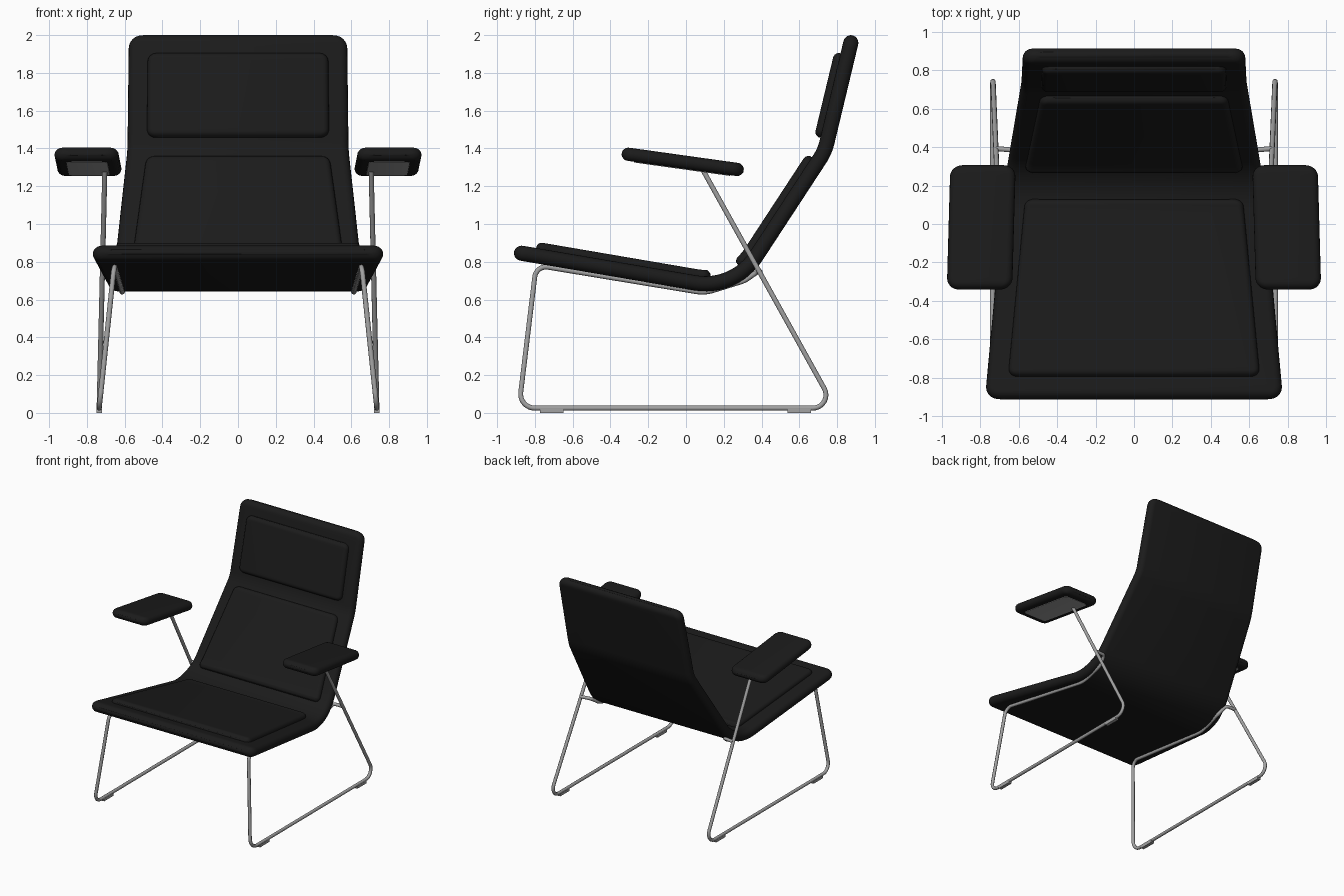
import bpy, bmesh, math
from mathutils import Vector

old = bpy.data.objects.get("Cube")
if old:
    bpy.data.objects.remove(old, do_unlink=True)


def material(name, rgb):
    m = bpy.data.materials.new(name)
    m.use_nodes = True
    m.diffuse_color = (*rgb, 1)
    m.node_tree.nodes["Principled BSDF"].inputs["Base Color"].default_value = (*rgb, 1)
    return m


BLACK = material("black upholstery", (0.011, 0.011, 0.011))
STEEL = material("brushed steel", (0.36, 0.36, 0.36))


def fillet(points, radii, steps=8):
    """Polyline whose inner corners are rounded with the given radii."""
    pts = [Vector(p) for p in points]
    out = [pts[0]]
    for a, c, b, r in zip(pts, pts[1:], pts[2:], radii):
        u, v = (a - c).normalized(), (b - c).normalized()
        half = u.angle(v) / 2
        center = c + (u + v).normalized() * r / math.sin(half)
        p = (c + u * r / math.tan(half) - center).normalized()
        q = (c + v * r / math.tan(half) - center).normalized()
        for i in range(steps + 1):
            out.append(center + p.slerp(q, i / steps).normalized() * r)
    return out + [pts[-1]]


def interp(table, x):
    for (x0, v0), (x1, v1) in zip(table, table[1:]):
        if x <= x1:
            break
    return v0 + (v1 - v0) * (x - x0) / (x1 - x0)


def finish(obj, mat):
    obj.data.materials.append(mat)
    bpy.ops.object.select_all(action='DESELECT')
    obj.select_set(True)
    bpy.context.view_layer.objects.active = obj
    if obj.type == 'CURVE':
        bpy.ops.object.convert(target='MESH')
    bpy.ops.object.shade_smooth_by_angle(angle=math.radians(40))


def pad(name, path, y0, y1, widths, thick, corner, lift=0, center=((-1, 0), (1, 0)), mat=BLACK):
    """Soft-edged slab swept along a path in the YZ plane, from y0 to y1."""
    t = thick / 2
    # Rows: dense at the rounded ends, plus every path point between
    lengths = [0]
    for a, b in zip(path, path[1:]):
        lengths.append(lengths[-1] + (b - a).length)
    ys = [(p.y, s) for p, s in zip(path, lengths)]
    s0, s1 = interp(ys, y0), interp(ys, y1)
    big = max(corner, t)
    ends = [big * (1 - math.cos(math.pi / 2 * i / 8)) for i in range(9)]
    rows = [s0 + d for d in ends] + [s1 - d for d in ends]
    rows += [s for s in lengths if s0 + big + 0.005 < s < s1 - big - 0.005]
    bm = bmesh.new()
    rings = []
    for s in sorted(rows):
        d = max(0, min(s - s0, s1 - s))
        i = max(k for k in range(len(path) - 1) if k == 0 or lengths[k] <= s)
        p = path[i].lerp(path[i + 1], (s - lengths[i]) / (lengths[i + 1] - lengths[i]))
        # Average direction of the neighbourhood gives the normal
        tangent = Vector((0, 0, 0))
        for k in (i - 1, i, i + 1):
            if 0 <= k < len(path) - 1 and lengths[k] - 0.02 <= s <= lengths[k + 1] + 0.02:
                tangent += (path[k + 1] - path[k]).normalized()
        tangent.normalize()
        normal = Vector((0, -tangent.z, tangent.y))
        half = interp(widths, p.y)
        if d < corner:
            half -= corner - math.sqrt(corner ** 2 - (corner - d) ** 2)
        h = t * max(0.3, math.sqrt(1 - (1 - d / t) ** 2)) if d < t else t
        ring = []
        for side in (1, -1):
            for k in range(9):
                a = math.pi * (k / 8 - 0.5)
                x = side * (half - t + t * math.cos(a))
                ring.append(bm.verts.new(p + normal * (lift + side * h * math.sin(a))
                                         + Vector((interp(center, p.y) + x, 0, 0))))
        rings.append(ring)
    for r, q in zip(rings, rings[1:]):
        for k in range(len(r)):
            n = (k + 1) % len(r)
            bm.faces.new((r[k], r[n], q[n], q[k]))
    bm.faces.new(rings[0])
    bm.faces.new(rings[-1])
    bmesh.ops.recalc_face_normals(bm, faces=bm.faces)
    me = bpy.data.meshes.new(name)
    bm.to_mesh(me)
    bm.free()
    obj = bpy.data.objects.new(name, me)
    bpy.context.collection.objects.link(obj)
    finish(obj, mat)


def tube(name, points, radius=0.0135):
    cu = bpy.data.curves.new(name, 'CURVE')
    cu.dimensions = '3D'
    cu.bevel_depth = radius
    cu.bevel_resolution = 3
    cu.use_fill_caps = True
    sp = cu.splines.new('POLY')
    sp.points.add(len(points) - 1)
    for q, p in zip(sp.points, points):
        q.co = (*p, 1)
    obj = bpy.data.objects.new(name, cu)
    bpy.context.collection.objects.link(obj)
    finish(obj, STEEL)


def box(name, center, size):
    bpy.ops.mesh.primitive_cube_add(size=1, location=center)
    obj = bpy.context.object
    obj.name = name
    obj.scale = size
    bpy.ops.object.transform_apply(location=False, rotation=False, scale=True)
    finish(obj, STEEL)


# Continuous seat and back shell
spine = fillet([(0, -0.91, 0.852), (0, 0.256, 0.653), (0, 0.735, 1.385), (0, 0.882, 1.998)],
               [0.32, 0.3], 12)
outline = [(-0.91, 0.775), (0.25, 0.668), (0.74, 0.585), (0.9, 0.577)]
pad("seat_shell", spine, -0.91, 0.882, outline, 0.08, 0.07)

# Raised cushions
for name, y0, y1, w0, w1 in (("seat_cushion", -0.8, 0.135, 0.655, 0.565),
                             ("lower_back_cushion", 0.3, 0.7, 0.57, 0.485),
                             ("upper_back_cushion", 0.75, 0.857, 0.482, 0.478)):
    pad(name, spine, y0, y1, [(y0, w0), (y1, w1)], 0.06, 0.045, lift=0.043)

for side, label in ((1, "left"), (-1, "right")):
    # Armrest and its underside plate
    arm = [Vector((0, -0.34, 1.374)), Vector((0, 0.305, 1.284))]
    shift = [(-0.33, side * 0.803), (0.31, side * 0.785)]
    pad(label + "_armrest", arm, -0.34, 0.305, [(-1, 0.17), (1, 0.17)], 0.07, 0.06, center=shift)
    pad(label + "_armrest_plate", arm, -0.27, 0.24, [(-1, 0.11), (1, 0.11)], 0.008, 0.03,
        lift=-0.035, center=shift, mat=STEEL)
    # Bent frame: arm strut, floor runner, front leg, seat rail, rear link
    frame = [(0.705, 0.09, 1.285), (0.735, 0.79, 0.025), (0.735, -0.885, 0.025),
             (0.655, -0.793, 0.782), (0.612, 0.10, 0.635), (0.605, 0.31, 0.7),
             (0.63, 0.385, 0.752), (0.718, 0.392, 0.748)]
    tube(label + "_frame", fillet([(side * x, y, z) for x, y, z in frame],
                                  [0.07, 0.075, 0.06, 0.2, 0.1, 0.03]))
    # Floor glides
    for y, end in ((-0.71, "front"), (0.6, "rear")):
        box(f"{label}_{end}_glide", (side * 0.735, y, 0.011), (0.028, 0.125, 0.022))
